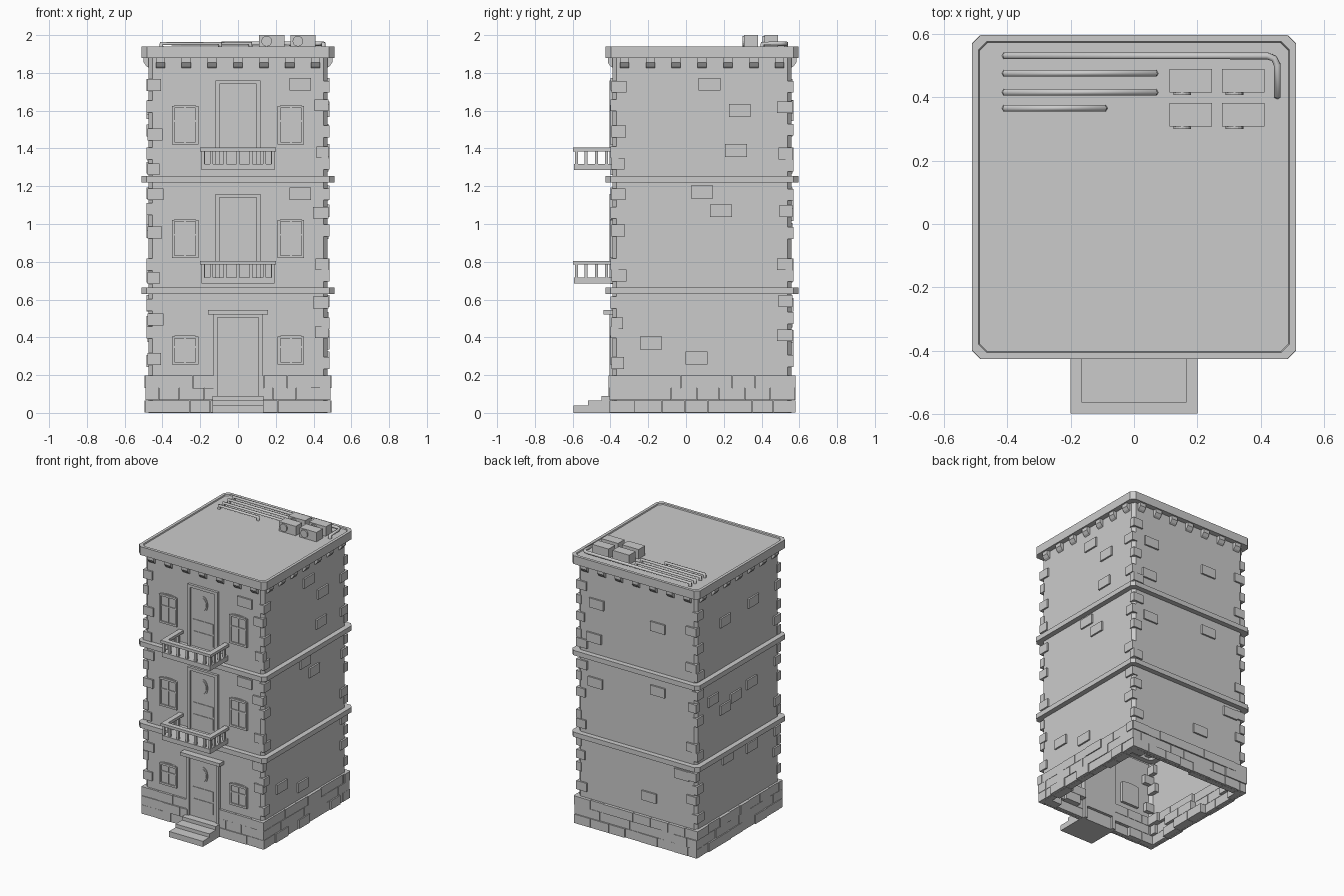
import bpy, bmesh, math, random
from mathutils import Matrix, Vector

if "Cube" in bpy.data.objects:
    bpy.data.objects.remove(bpy.data.objects["Cube"])

random.seed(4)
CY, H = 0.085, 0.473          # tower centre in y, wall half width


def finish(name, bm, recalc=True):
    if recalc:
        bmesh.ops.recalc_face_normals(bm, faces=bm.faces)
    me = bpy.data.meshes.new(name)
    bm.to_mesh(me)
    bm.free()
    ob = bpy.data.objects.new(name, me)
    bpy.context.collection.objects.link(ob)
    return ob


def box(bm, x0, x1, y0, y1, z0, z1):
    m = Matrix.Translation(((x0 + x1) / 2, (y0 + y1) / 2, (z0 + z1) / 2)) @ \
        Matrix.Diagonal((x1 - x0, y1 - y0, z1 - z0, 1))
    return bmesh.ops.create_cube(bm, size=1, matrix=m)['verts']


def prism(bm, pts, x0, x1):
    """Extrude a (y, z) profile along x."""
    a = [bm.verts.new((x0, y, z)) for y, z in pts]
    b = [bm.verts.new((x1, y, z)) for y, z in pts]
    n = len(pts)
    bm.faces.new(a)
    bm.faces.new(b[::-1])
    for i in range(n):
        bm.faces.new((a[i], b[i], b[(i + 1) % n], a[(i + 1) % n]))
    return a + b


def to_wall(bm, verts, k):
    """Turn geometry built on the front wall (about the origin) onto wall k."""
    m = Matrix.Translation((0, CY, 0)) @ Matrix.Rotation(k * math.pi / 2, 4, 'Z')
    bmesh.ops.transform(bm, matrix=m, verts=verts)


def wall_brick(bm, k, u, z, w, h, out=0.012, inn=0.03):
    to_wall(bm, box(bm, u - w / 2, u + w / 2, -H - out, -H + inn, z - h / 2, z + h / 2), k)


# Tower shell with floor bands and cornice: stacked chamfered square loops, open below
loops = [(H, .02, 0), (H, .02, .63), (.51, .025, .63), (.51, .025, .665), (H, .02, .665),
         (H, .02, 1.22), (.51, .025, 1.22), (.51, .025, 1.255), (H, .02, 1.255),
         (H, .02, 1.88), (.511, .028, 1.88), (.511, .028, 1.94), (.49, .025, 1.94), (.487, .025, 1.932)]
bm = bmesh.new()
rings = []
for h, c, z in loops:
    p = [(h - c, -h), (h, c - h), (h, h - c), (h - c, h), (c - h, h), (-h, h - c), (-h, c - h), (c - h, -h)]
    rings.append([bm.verts.new((x, y + CY, z)) for x, y in p])
for a, b in zip(rings, rings[1:]):
    for i in range(8):
        j = (i + 1) % 8
        bm.faces.new((a[i], a[j], b[j], b[i]))
bm.faces.new(rings[-1])
finish("tower_shell", bm, False)

# Corbels under the cornice
bm = bmesh.new()
for k in range(4):
    for i in range(-3, 4):
        u = i * .137
        v = prism(bm, [(-H + .01, 1.882), (-H - .026, 1.882), (-H - .026, 1.855),
                       (-H - .012, 1.835), (-H + .01, 1.82)], u - .024, u + .024)
        to_wall(bm, v, k)
finish("cornice_corbels", bm)

# Stone base: three courses of blocks, left open at the doorway
bm = bmesh.new()
for k in range(4):
    for row in range(3):
        u = -.49
        first = .07 if row % 2 else .13
        while u < .489:
            w = min(first or random.uniform(.1, .15), .49 - u)
            first = 0
            if .49 - u - w < .04:
                w = .49 - u
            a, b = u, u + w
            u = b
            if k == 0:
                if a < -.12 < b:
                    b = -.12
                elif a < .12 < b:
                    a = .12
                elif -.121 < a and b < .121:
                    continue
            wall_brick(bm, k, (a + b) / 2, row * .066 + .033, b - a - .002, .064,
                       random.choice([.014, .017, .022]), random.choice([.02, .04, .06]))
finish("base_stones", bm)

# Scattered wall bricks (u along the wall, z) for front, right, back, left
bricks = [[(.33, 1.74), (.33, 1.16)],
          [(.04, 1.74), (.2, 1.6), (.18, 1.39), (0, 1.17), (.1, 1.07), (-.03, .29), (-.27, .37)],
          [(-.32, 1.62), (.17, 1.58), (-.34, 1.37), (-.33, 1.05), (.17, 1.12), (.1, .34), (.36, .57)],
          [(-.15, 1.59), (.17, 1.61), (-.29, 1.07), (-.15, .96), (-.03, 1.0), (.15, 1.03), (.15, .57), (-.12, .59)]]
bm = bmesh.new()
for k, row in enumerate(bricks):
    for u, z in row:
        wall_brick(bm, k, u, z, .115, .068)
finish("wall_bricks", bm)

# Corner quoins, alternating between the two faces of each corner
bm = bmesh.new()
for k in range(4):
    for base, offs in ((.2, (.07, .22, .29, .38)), (.665, (.05, .12, .3, .4, .5)), (1.255, (.05, .12, .23, .37, .48))):
        for i, o in enumerate(offs):
            z = base + o + random.uniform(-.015, .015)
            s = 1 if i % 2 else -1
            w = random.uniform(.06, .085)
            wall_brick(bm, k, s * (H + .006 - w / 2), z, w, .062)
finish("corner_quoins", bm)

F = CY - H                    # front wall plane


# Windows: shallow arched frame, pane and glazing bars
def arch(bm, cx, w, z0, z1, y0, y1, rise):
    pts = [(-w, z0), (w, z0)] + [(w * math.cos(math.pi * t / 6) if t in (0, 6) else w * (1 - t / 3),
                                  z1 - rise * (1 - t / 3) ** 2) for t in range(7)]
    f = [bm.verts.new((cx + x, y0, z)) for x, z in pts]
    b = [bm.verts.new((cx + x, y1, z)) for x, z in pts]
    bm.faces.new(f)
    bm.faces.new(b[::-1])
    n = len(pts)
    for i in range(n):
        bm.faces.new((f[i], b[i], b[(i + 1) % n], f[(i + 1) % n]))


for fl, (z0, z1) in enumerate([(.255, .415), (.82, 1.032), (1.42, 1.635)], 1):
    bm = bmesh.new()
    for cx in (-.28, .28):
        arch(bm, cx, .07, z0, z1, F - .006, F + .02, .01)
        for s in (-1, 1):
            box(bm, cx + s * .063 - .007, cx + s * .063 + .007, F - .014, F + .01, z0, z1 - .01)
        box(bm, cx - .056, cx + .056, F - .014, F, z0, z0 + .014)
        box(bm, cx - .056, cx + .056, F - .014, F, z1 - .02, z1 - .005)
        box(bm, cx - .005, cx + .005, F - .011, F, z0 + .014, z1 - .02)
        zm = z0 + (z1 - z0) * .58
        box(bm, cx - .056, cx + .056, F - .011, F, zm - .005, zm + .005)
    finish(f"windows_floor_{fl}", bm)

# Doors: surround, leaf, panels and oval light
for fl, (z0, z1, w) in enumerate([(.09, .525, .13), (.7, 1.16, .12), (1.3, 1.76, .12)], 1):
    bm = bmesh.new()
    for s in (-1, 1):
        x = sorted((s * w, s * (w - .022)))
        box(bm, x[0], x[1], F - .018, F + .04, z0 if fl > 1 else 0, z1)
    box(bm, -w + .022, w - .022, F - .018, F + .04, z1 - .02, z1)
    box(bm, -w + .022, w - .022, F - .006, F + .04, z0, z1 - .02)
    for a, b in ((.05, .13), (.145, .215)):
        box(bm, -.08, .08, F - .01, F, z0 + a, z0 + b)
    for r, d in ((1, .012), (.78, .015)):
        m = Matrix.Translation((0, F - d / 2, z1 - .12)) @ Matrix.Diagonal((r, 1, 1.6 * r, 1)) @ \
            Matrix.Rotation(math.pi / 2, 4, 'X')
        bmesh.ops.create_cone(bm, cap_ends=True, segments=16, radius1=.036, radius2=.036, depth=d, matrix=m)
    finish(f"door_floor_{fl}", bm)

# Lintel over the entrance, and entrance steps
bm = bmesh.new()
box(bm, -.158, .158, F - .048, F + .02, .522, .546)
finish("entrance_lintel", bm)
bm = bmesh.new()
prism(bm, [(F + .02, 0), (-.595, 0), (-.595, .04), (-.52, .04), (-.52, .065),
           (-.447, .065), (-.447, .09), (F + .02, .09)], -.135, .135)
finish("entrance_steps", bm)

# Balconies: floor slab, balusters and handrail
for fl, z in ((2, .685), (3, 1.285)):
    bm = bmesh.new()
    box(bm, -.193, .193, -.593, F + .01, z, z + .033)
    zr = z + .1
    for x in (-.185, -.14, -.07, 0, .07, .14, .185):
        box(bm, x - .008, x + .008, -.588, -.572, z + .03, zr)
    for s in (-.182, .182):
        for y in (-.53, -.475, -.42):
            box(bm, s - .008, s + .008, y - .008, y + .008, z + .03, zr)
    box(bm, -.2, .2, -.598, -.562, zr, zr + .02)
    for a, b in ((-.2, -.164), (.164, .2)):
        box(bm, a, b, -.562, F + .01, zr, zr + .02)
    finish(f"balcony_floor_{fl}", bm)

# Roof pipes: bevelled curves with ends turned down into the roof
zp = 1.955
paths = [[(-.405, .53, 1.93), (-.405, .53, zp), (.42, .53, zp), (.442, .522, zp),
          (.452, .5, zp), (.452, .405, zp), (.452, .405, 1.93)]]
for y, x in ((.475, .065), (.415, .065), (.365, -.095)):
    paths.append([(-.405, y, 1.93), (-.405, y, zp), (x, y, zp), (x, y, 1.93)])
for i, path in enumerate(paths, 1):
    cu = bpy.data.curves.new(f"roof_pipe_{i}", 'CURVE')
    cu.dimensions = '3D'
    cu.bevel_depth = .012
    cu.bevel_resolution = 1
    sp = cu.splines.new('POLY')
    sp.points.add(len(path) - 1)
    for p, co in zip(sp.points, path):
        p.co = (*co, 1)
    bpy.context.collection.objects.link(bpy.data.objects.new(f"roof_pipe_{i}", cu))

# Rooftop cooling units with round fans on the front
bm = bmesh.new()
for x in (.112, .277):
    for y in (.308, .415):
        box(bm, x, x + .134, y, y + .073, 1.93, 2.0)
        m = Matrix.Translation((x + .04, y - .002, 1.968)) @ Matrix.Rotation(math.pi / 2, 4, 'X')
        bmesh.ops.create_cone(bm, cap_ends=True, segments=16, radius1=.028, radius2=.028, depth=.014, matrix=m)
finish("cooling_units", bm)
